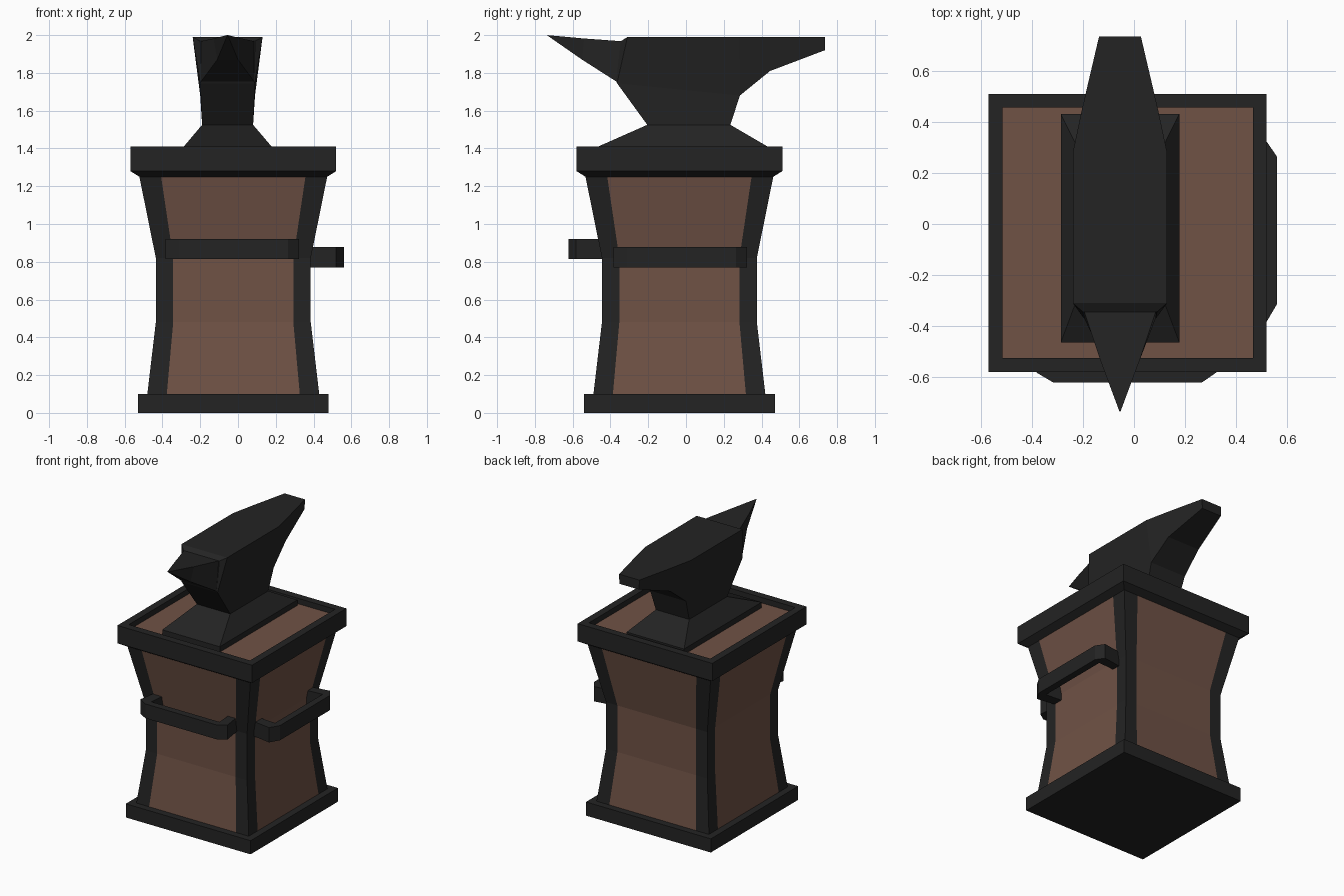
import bpy
import bmesh

if "Cube" in bpy.data.objects:
    bpy.data.objects.remove(bpy.data.objects["Cube"], do_unlink=True)


def make_material(name, colour):
    mat = bpy.data.materials.new(name)
    mat.use_nodes = True
    mat.diffuse_color = (*colour, 1)
    mat.node_tree.nodes["Principled BSDF"].inputs["Base Color"].default_value = (*colour, 1)
    return mat


IRON = make_material("dark_iron", (0.017, 0.017, 0.017))
WOOD = make_material("brown_wood", (0.16, 0.084, 0.06))
CX, CY = -0.025, -0.035   # stand axis
AX = -0.055               # anvil axis


def loft(name, rings, paint=None):
    """Skin closed rings of points, cap both ends; paint(face) picks wood faces."""
    bm = bmesh.new()
    loops = [[bm.verts.new(p) for p in ring] for ring in rings]
    n = len(loops[0])
    for a, b in zip(loops, loops[1:]):
        for i in range(n):
            j = (i + 1) % n
            bm.faces.new((a[i], a[j], b[j], b[i]))
    bm.faces.new(loops[0][::-1])
    bm.faces.new(loops[-1])
    bmesh.ops.recalc_face_normals(bm, faces=bm.faces)
    for face in bm.faces:
        if paint and paint(face):
            face.material_index = 1
    mesh = bpy.data.meshes.new(name)
    bm.to_mesh(mesh)
    bm.free()
    mesh.materials.append(IRON)
    mesh.materials.append(WOOD)
    obj = bpy.data.objects.new(name, mesh)
    bpy.context.collection.objects.link(obj)
    return obj


def rect(x0, x1, y0, y1, z):
    return [(x0, y0, z), (x1, y0, z), (x1, y1, z), (x0, y1, z)]


def square(half, z):
    return rect(CX - half, CX + half, CY - half, CY + half, z)


def panelled(half, inner, z):
    """Square ring with two extra points per side marking the corner posts."""
    ring = []
    for c, s in ((1, 0), (0, 1), (-1, 0), (0, -1)):
        for u in (-half, -inner, inner):
            ring.append((CX + c * u + s * half, CY + s * u - c * half, z))
    return ring


# Pedestal: foot slab, waisted body with wooden panels, framed tabletop
loft("foot_slab", [square(0.505, 0), square(0.505, 0.1)])


def is_panel(face):
    c = face.calc_center_median()
    return abs(face.normal.z) < 0.9 and min(abs(c.x - CX), abs(c.y - CY)) < 0.05


loft("pedestal_body", [panelled(0.455, 0.352, 0.1), panelled(0.41, 0.318, 0.48),
                       panelled(0.41, 0.318, 0.82), panelled(0.497, 0.382, 1.25)], is_panel)

loft("tabletop_frame", [square(0.497, 1.25), square(0.545, 1.28), square(0.545, 1.41),
                        square(0.491, 1.41), square(0.491, 1.37)],
     lambda f: f.normal.z > 0.9 and len(f.verts) == 4 and f.calc_area() > 0.5)


# Handles: bent bars described by (along, outward) plan points
def handle(name, out, inside, z0, z1, place):
    plan = [(-0.36, inside), (-0.383, out - 0.04), (-0.315, out), (0.265, out),
            (0.323, out - 0.04), (0.30, inside), (0.24, inside),
            (0.25, out - 0.05), (-0.30, out - 0.05), (-0.29, inside)]
    loft(name, [[(*place(u, v), z) for u, v in plan] for z in (z0, z1)])


handle("front_handle", 0.622, 0.43, 0.815, 0.92, lambda u, v: (u, -v))
handle("left_handle", 0.56, 0.37, 0.77, 0.878, lambda u, v: (v, u))

# Anvil foot and waist
loft("anvil_foot", [rect(-0.287, 0.178, -0.465, 0.432, 1.365),
                    rect(-0.287, 0.178, -0.465, 0.432, 1.41),
                    rect(AX - 0.135, AX + 0.135, -0.205, 0.235, 1.525)])


def span(half, y, z):
    return [(AX - half, y, z), (AX + half, y, z)]


def station(top, bottom):
    return span(*top) + span(*bottom)[::-1]


waist_top = span(0.145, -0.365, 1.745) + span(0.145, 0.285, 1.68)[::-1]
loft("anvil_waist", [rect(AX - 0.135, AX + 0.135, -0.205, 0.235, 1.525), waist_top])

# Anvil head: each station is (half width, y, z) for the top and bottom edges
loft("anvil_head", [
    station((0.145, -0.345, 1.968), (0.14, -0.37, 1.755)),
    station((0.185, -0.31, 1.99), (0.145, -0.365, 1.745)),
    station((0.185, 0.28, 1.99), (0.145, 0.285, 1.68)),
    station((0.15, 0.445, 1.99), (0.13, 0.445, 1.81)),
    station((0.082, 0.735, 1.99), (0.08, 0.735, 1.92))])

loft("anvil_horn", [
    station((0.002, -0.735, 2.0), (0.002, -0.733, 1.997)),
    station((0.075, -0.54, 1.982), (0.055, -0.55, 1.87)),
    station((0.14, -0.345, 1.968), (0.14, -0.37, 1.755))])
